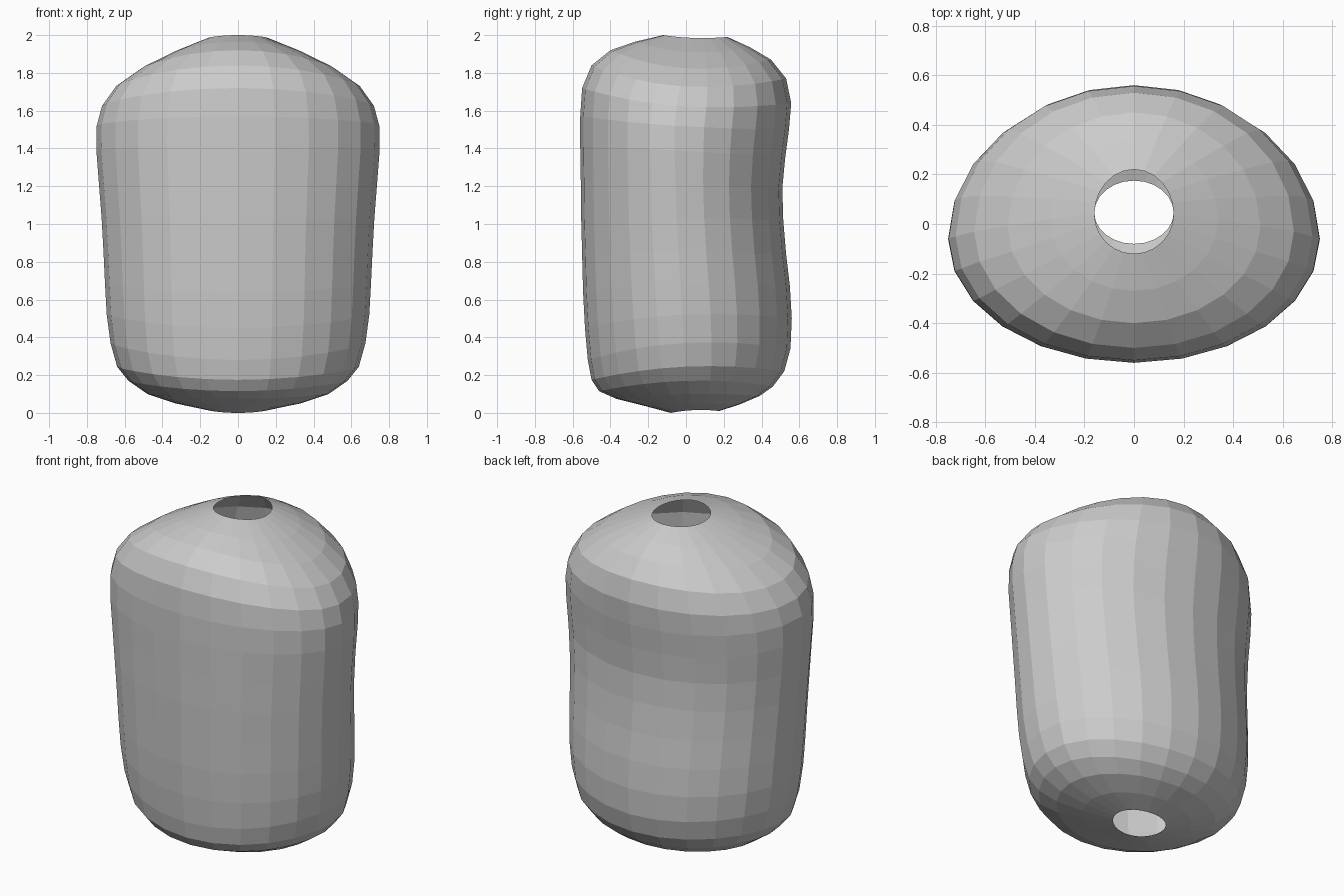
import bpy, bmesh, math

SIDES = 24

# Rings, top to bottom: half width, y at front/side/back, z at front/side/back
RINGS = [
    (0.16, -0.12, 0.04, 0.22, 2.00, 1.985, 1.99),
    (0.34, -0.27, 0.02, 0.34, 1.965, 1.91, 1.935),
    (0.51, -0.40, -0.01, 0.45, 1.92, 1.825, 1.87),
    (0.645, -0.50, -0.03, 0.53, 1.84, 1.73, 1.77),
    (0.72, -0.55, -0.05, 0.557, 1.72, 1.625, 1.64),
    (0.748, -0.56, -0.06, 0.545, 1.57, 1.52, 1.50),
    (0.75, -0.56, -0.06, 0.525, 1.41, 1.39, 1.35),
    (0.736, -0.557, -0.055, 0.51, 1.22, 1.21, 1.19),
    (0.722, -0.555, -0.05, 0.515, 1.03, 1.03, 1.02),
    (0.712, -0.55, -0.04, 0.53, 0.84, 0.85, 0.84),
    (0.704, -0.545, -0.03, 0.55, 0.64, 0.68, 0.67),
    (0.695, -0.535, -0.02, 0.56, 0.45, 0.52, 0.50),
    (0.675, -0.52, -0.01, 0.553, 0.28, 0.37, 0.34),
    (0.64, -0.50, 0.00, 0.52, 0.175, 0.245, 0.22),
    (0.58, -0.46, 0.01, 0.46, 0.115, 0.17, 0.14),
    (0.48, -0.37, 0.02, 0.39, 0.075, 0.10, 0.09),
    (0.33, -0.23, 0.03, 0.285, 0.04, 0.05, 0.045),
    (0.16, -0.08, 0.045, 0.175, 0.00, 0.015, 0.01),
]


def ring_point(ring, k):
    """Point on a tilted egg-shaped ring; c = 1 at the front, -1 at the back."""
    a, yf, ym, yb, zf, zs, zb = ring
    t = 2 * math.pi * k / SIDES
    c = math.cos(t)
    y = ym + (yf - ym) * c if c > 0 else ym - (yb - ym) * c
    z = zs + (zf - zb) / 2 * c + ((zf + zb) / 2 - zs) * c * c
    return (a * math.sin(t), y, z)


# Torso shell: lofted rings, open at the neck and at the underside
bm = bmesh.new()
loops = [[bm.verts.new(ring_point(r, k)) for k in range(SIDES)] for r in RINGS]
for upper, lower in zip(loops, loops[1:]):
    for k in range(SIDES):
        n = (k + 1) % SIDES
        bm.faces.new((upper[k], lower[k], lower[n], upper[n]))
bm.normal_update()

mesh = bpy.data.meshes.new("torso_shell")
bm.to_mesh(mesh)
bm.free()
torso = bpy.data.objects.new("torso_shell", mesh)
bpy.context.collection.objects.link(torso)
